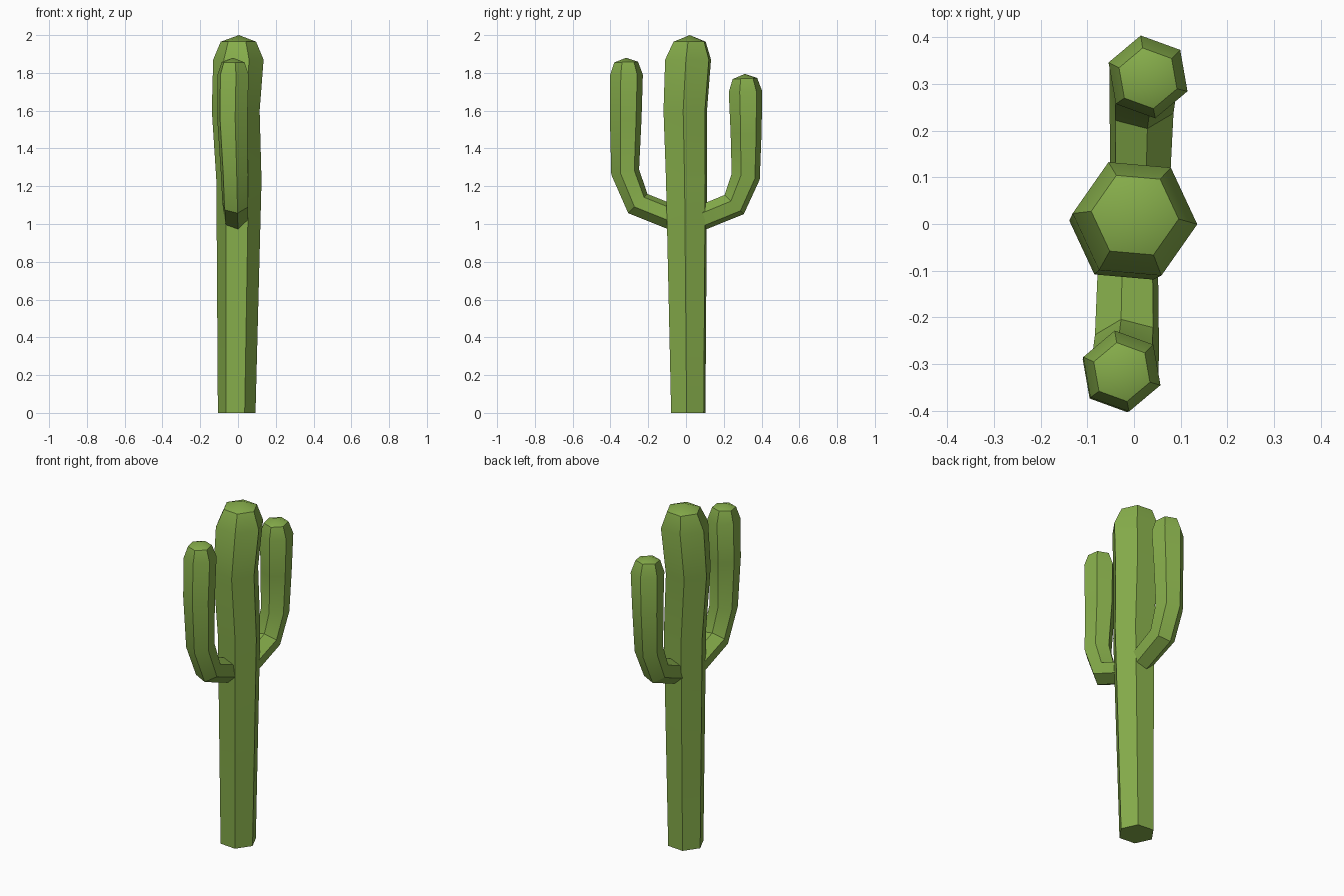
import bpy, bmesh, math
from mathutils import Vector

if "Cube" in bpy.data.objects:
    bpy.data.objects.remove(bpy.data.objects["Cube"], do_unlink=True)

green = bpy.data.materials.new("cactus green")
green.use_nodes = True
colour = (0.24, 0.42, 0.07, 1)
green.diffuse_color = colour
green.node_tree.nodes["Principled BSDF"].inputs["Base Color"].default_value = colour


def hex_stem(name, stations, tip, phase, bend=True):
    """Sweep a hexagon along (x, y, z, radius) stations and close it with a low point."""
    bm = bmesh.new()
    centres = [Vector(s[:3]) for s in stations]
    rings = []
    for i, (c, s) in enumerate(zip(centres, stations)):
        # Average direction of the neighbouring segments, bending only in the YZ plane
        t = Vector((0, 0, 0))
        if i > 0:
            t += (c - centres[i - 1]).normalized()
        if i < len(centres) - 1:
            t += (centres[i + 1] - c).normalized()
        t.x = 0
        t.normalize()
        n = Vector((0, t.z, -t.y)) if bend else Vector((0, 1, 0))
        ring = []
        for k in range(6):
            a = math.radians(phase + 60 * k)
            offset = Vector((math.cos(a), 0, 0)) + n * math.sin(a)
            ring.append(bm.verts.new(c + offset * s[3]))
        rings.append(ring)
    for low, high in zip(rings, rings[1:]):
        for k in range(6):
            j = (k + 1) % 6
            bm.faces.new((low[k], low[j], high[j], high[k]))
    bm.faces.new(rings[0][::-1])
    top = bm.verts.new(tip)
    for k in range(6):
        bm.faces.new((rings[-1][k], rings[-1][(k + 1) % 6], top))
    bmesh.ops.recalc_face_normals(bm, faces=bm.faces)
    mesh = bpy.data.meshes.new(name)
    bm.to_mesh(mesh)
    bm.free()
    mesh.materials.append(green)
    obj = bpy.data.objects.new(name, mesh)
    bpy.context.collection.objects.link(obj)
    bpy.ops.object.select_all(action="DESELECT")
    obj.select_set(True)
    bpy.context.view_layer.objects.active = obj
    bpy.ops.object.shade_smooth_by_angle(angle=math.radians(30))
    return obj


# Upright trunk, slightly wavy and thicker towards the top
hex_stem("trunk", [
    (-0.007, 0.012, 0.00, 0.100),
    (0.005, 0.003, 1.23, 0.120),
    (-0.012, -0.004, 1.60, 0.127),
    (0.002, 0.011, 1.87, 0.134),
    (0.002, 0.019, 1.965, 0.094),
], (0.005, 0.020, 2.0), -5, bend=False)

# Taller arm on the front side
hex_stem("front_arm", [
    (-0.012, -0.040, 1.022, 0.067),
    (-0.015, -0.255, 1.108, 0.073),
    (-0.020, -0.322, 1.275, 0.076),
    (-0.030, -0.319, 1.56, 0.085),
    (-0.026, -0.315, 1.79, 0.088),
    (-0.026, -0.317, 1.857, 0.064),
], (-0.027, -0.318, 1.88), -20)

# Shorter arm on the back side
hex_stem("back_arm", [
    (0.012, 0.040, 1.015, 0.066),
    (0.016, 0.255, 1.103, 0.073),
    (0.020, 0.316, 1.25, 0.077),
    (0.026, 0.318, 1.48, 0.083),
    (0.030, 0.315, 1.70, 0.090),
    (0.030, 0.312, 1.77, 0.066),
], (0.030, 0.312, 1.795), -20)
